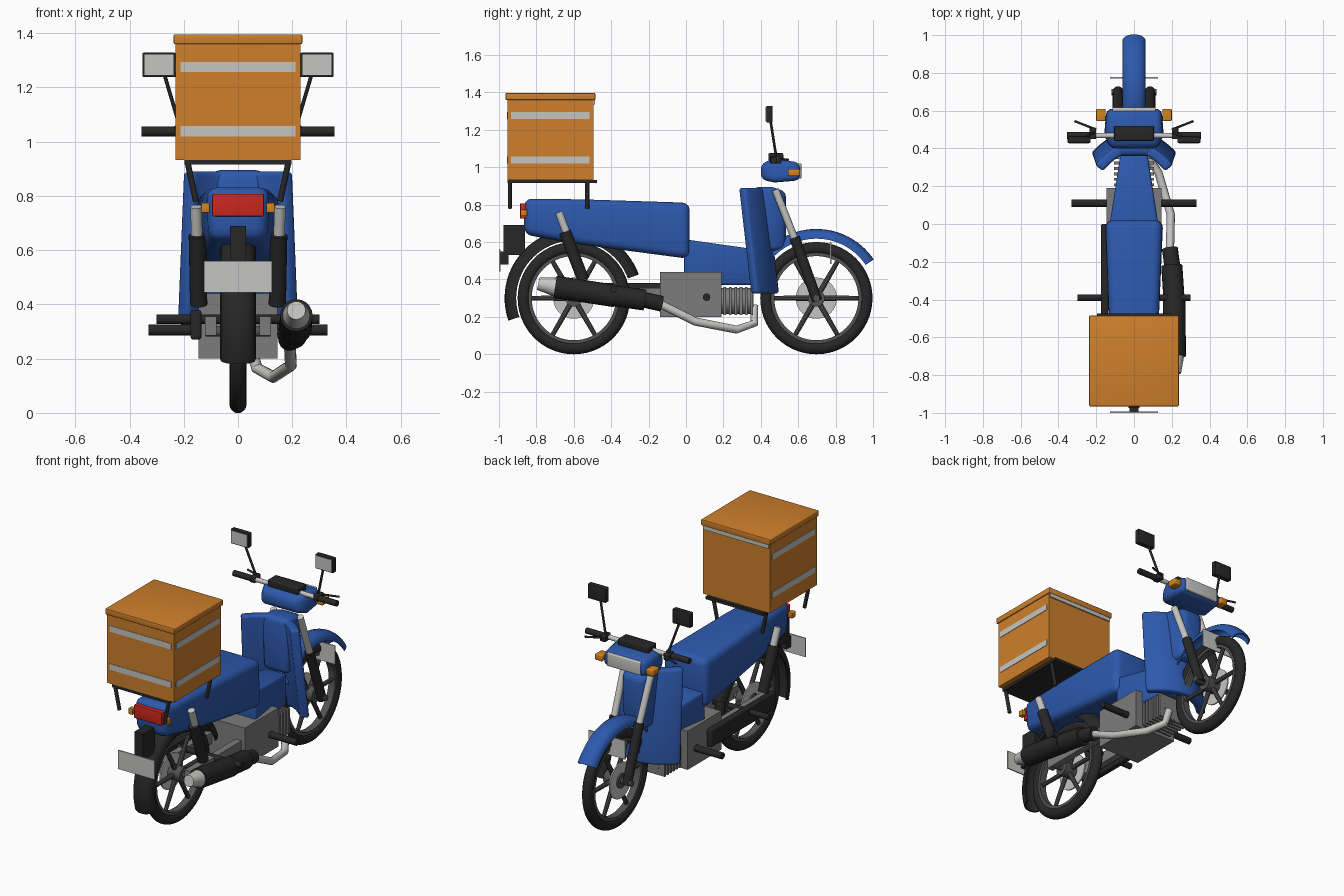
import bpy, bmesh
from math import sin, cos, pi, radians
from mathutils import Vector, Matrix

cube = bpy.data.objects.get("Cube")
if cube:
    bpy.data.objects.remove(cube, do_unlink=True)


def material(name, r, g, b):
    m = bpy.data.materials.new(name)
    m.use_nodes = True
    m.diffuse_color = (r, g, b, 1)
    m.node_tree.nodes["Principled BSDF"].inputs["Base Color"].default_value = (r, g, b, 1)
    return m


BLUE = material("blue paint", .026, .1, .42)
ORANGE = material("box orange", .62, .215, .025)
BLACK = material("black rubber", .02, .02, .02)
LIGHT = material("light metal", .56, .56, .54)
GREY = material("engine grey", .2, .2, .2)
DARK = material("dark grey wheel", .085, .085, .085)
RED = material("tail light red", .6, .02, .013)
AMBER = material("amber", .65, .23, .012)

SIDES = (("left", 1), ("right", -1))
parts = []


def finish(name, bm, mat, bevel=0, segments=3):
    bmesh.ops.recalc_face_normals(bm, faces=bm.faces)
    if bevel:
        sharp = [e for e in bm.edges if e.is_manifold and e.calc_face_angle() > .6]
        bmesh.ops.bevel(bm, geom=sharp, offset=bevel, segments=segments,
                        profile=.5, affect='EDGES', clamp_overlap=True)
    mesh = bpy.data.meshes.new(name)
    bm.to_mesh(mesh)
    bm.free()
    mesh.materials.append(mat)
    ob = bpy.data.objects.new(name, mesh)
    bpy.context.collection.objects.link(ob)
    parts.append(ob)
    return ob


def loft(name, rings, mat, bevel=0, closed=False):
    """Skin a list of equal-sized point rings."""
    bm = bmesh.new()
    rows = [[bm.verts.new(p) for p in ring] for ring in rings]
    n = len(rows[0])
    for a, b in zip(rows, rows[1:] + rows[:1] if closed else rows[1:]):
        for i in range(n):
            j = (i + 1) % n
            bm.faces.new((a[i], a[j], b[j], b[i]))
    if not closed:
        bm.faces.new(rows[0])
        bm.faces.new(rows[-1])
    return finish(name, bm, mat, bevel)


def shell(name, sections, mat, bevel=0):
    """Body from sections (y, bottom z, top z, bottom half width, top half width)."""
    return loft(name, [[(-b, y, lo), (b, y, lo), (t, y, hi), (-t, y, hi)]
                       for y, lo, hi, b, t in sections], mat, bevel)


def block(name, x, y, z, mat, bevel=0):
    return loft(name, [[(x[0], v, z[0]), (x[1], v, z[0]), (x[1], v, z[1]), (x[0], v, z[1])]
                       for v in y], mat, bevel)


def rod(name, a, b, r, mat, r2=None, sides=20):
    a, b = Vector(a), Vector(b)
    d = b - a
    bm = bmesh.new()
    mat4 = Matrix.Translation((a + b) / 2) @ d.to_track_quat('Z', 'Y').to_matrix().to_4x4()
    bmesh.ops.create_cone(bm, cap_ends=True, segments=sides, radius1=r,
                          radius2=r if r2 is None else r2, depth=d.length, matrix=mat4)
    return finish(name, bm, mat)


def sweep(name, profile, y, z, start, end, steps, mat):
    """Turn an (x, radius) profile about an axle, in degrees from straight ahead."""
    full = end - start == 360
    rings = []
    for i in range(steps + (not full)):
        a = radians(start + (end - start) * i / steps)
        rings.append([(px, y + r * cos(a), z + r * sin(a)) for px, r in profile])
    return loft(name, rings, mat, closed=full)


def arch(w, base, top, t):
    """Mudguard cross-section: an outer arch and an inner one."""
    ts = [pi * i / 10 for i in range(11)]
    outer = [(w * cos(a), base + (top - base) * sin(a) ** .7) for a in ts]
    inner = [((w - t) * cos(a), base + (top - base - t) * sin(a) ** .7) for a in ts]
    return outer + inner[::-1]


# Wheels
for end, y in (("front", .697), ("rear", -.6)):
    tyre = [(.032 * cos(a), .267 + .034 * sin(a)) for a in (2 * pi * i / 14 for i in range(14))]
    sweep(end + "_tyre", tyre, y, .3, 0, 360, 56, BLACK)
    rim = [(-.022, .225), (.022, .225), (.022, .245), (-.022, .245)]
    sweep(end + "_rim", rim, y, .3, 0, 360, 56, DARK)
    rod(end + "_hub", (-.05, y, .3), (.05, y, .3), .045, DARK)
    rod(end + "_axle", (-.12, y, .3), (.12, y, .3), .018, DARK)
    rod(end + "_brake_disc", (-.042, y, .3), (-.034, y, .3), .11, LIGHT, sides=40)
    for k in range(6):
        a = k * pi / 3
        rod(f"{end}_spoke_{k + 1}", (0, y + .03 * cos(a), .3 + .03 * sin(a)),
            (0, y + .235 * cos(a), .3 + .235 * sin(a)), .015, DARK, .012, 10)

# Mudguards
sweep("front_mudguard", arch(.062, .318, .37, .008), .697, .3, 34, 148, 28, BLUE)
sweep("rear_mudguard", arch(.066, .308, .37, .008), -.6, .3, 20, 199, 36, BLACK)

# Body
shell("seat", [(-.865, .64, .832, .105, .115), (-.55, .585, .828, .13, .13),
               (.02, .51, .81, .155, .15)], BLUE, .04)
shell("centre_tunnel", [(-.01, .37, .615, .13, .13), (.38, .37, .56, .07, .07)], BLUE, .015)
shell("steering_cover", [(.36, .56, .895, .085, .1), (.46, .55, .895, .085, .09),
                         (.535, .56, .87, .06, .07)], BLUE, .03)

# Curved leg shield, leaning forward towards the bottom
rings = []
for i in range(17):
    t = i / 8 - 1
    n = Vector((1.2 * t, 1)).normalized() * .027
    ring = []
    for half, dy, z, side in ((.185, 0, .89, -1), (.185, 0, .89, 1),
                              (.208, .065, .325, 1), (.208, .065, .325, -1)):
        ring.append((half * t + side * n.x, .41 - .11 * t * t + dy + side * n.y - .005, z))
    rings.append(ring)
loft("leg_shield", rings, BLUE, .016)

# Engine
block("engine", (-.145, .145), (-.14, .19), (.2, .44), GREY)
rod("cylinder_core", (0, .18, .285), (0, .36, .285), .07, GREY)
for k in range(6):
    y = .2 + k * .029
    block(f"cooling_fin_{k + 1}", (-.105, .105), (y, y + .014), (.21, .36), GREY)
rod("front_foot_peg", (-.33, .11, .305), (.33, .11, .305), .02, BLACK)
rod("rear_foot_peg", (-.3, -.39, .345), (.3, -.39, .345), .018, BLACK)
block("chain_case", (-.175, -.135), (-.64, 0), (.27, .38), BLACK, .01)

# Exhaust
curve = bpy.data.curves.new("exhaust_pipe", 'CURVE')
curve.dimensions = '3D'
curve.bevel_depth = .022
curve.bevel_resolution = 4
curve.use_fill_caps = True
path = [(.19, -.15, .275), (.195, .05, .175), (.13, .27, .132), (.07, .365, .165), (.04, .365, .26)]
line = curve.splines.new('POLY')
line.points.add(len(path) - 1)
for point, co in zip(line.points, path):
    point.co = (*co, 1)
pipe = bpy.data.objects.new("exhaust_pipe", curve)
bpy.context.collection.objects.link(pipe)
bpy.ops.object.select_all(action='DESELECT')
pipe.select_set(True)
bpy.context.view_layer.objects.active = pipe
bpy.ops.object.convert(target='MESH')
pipe = bpy.context.view_layer.objects.active
pipe.data.materials.clear()
pipe.data.materials.append(LIGHT)
parts.append(pipe)
rod("silencer_neck", (.19, -.13, .27), (.205, -.24, .295), .042, BLACK)
rod("silencer_middle", (.2, -.22, .29), (.212, -.4, .315), .056, BLACK)
rod("silencer", (.212, -.38, .312), (.215, -.7, .36), .06, BLACK)
rod("silencer_tip", (.215, -.69, .358), (.215, -.79, .378), .052, LIGHT, .034)

# Suspension, paired
for side, s in SIDES:
    rod(side + "_shock_top", (s * .155, -.68, .76), (s * .15, -.62, .6), .021, LIGHT)
    rod(side + "_shock_body", (s * .15, -.648, .655), (s * .145, -.55, .4), .032, BLACK)
    block(side + "_swing_arm", sorted((s * .08, s * .122)), (-.64, -.1), (.285, .355), GREY)
    rod(side + "_fork_tube", (s * .092, .478, .88), (s * .085, .6, .57), .02, LIGHT)
    rod(side + "_fork_leg", (s * .085, .58, .625), (s * .085, .702, .285), .028, BLACK)

# Headlight and handlebar
shell("headlight_shell", [(.4, .935, 1.02, .13, .12), (.47, .918, 1.045, .16, .15),
                          (.61, .93, 1.025, .15, .14)], BLUE, .03)
block("headlight_lens", (-.115, .115), (.595, .617), (.94, 1.02), LIGHT, .005)
rod("handlebar", (-.26, .468, 1.038), (.26, .468, 1.038), .014, LIGHT)
block("instrument_panel", (-.105, .105), (.44, .52), (1.03, 1.075), BLACK, .006)
for side, s in SIDES:
    rod(side + "_grip", (s * .21, .468, 1.038), (s * .355, .468, 1.038), .018, BLACK)
    block(side + "_switch", sorted((s * .2, s * .235)), (.45, .51), (1.02, 1.06), BLACK, .005)
    rod(side + "_lever", (s * .2, .5, 1.045), (s * .315, .545, 1.04), .006, BLACK)
    rod(side + "_mirror_stem", (s * .21, .485, 1.04), (s * .275, .45, 1.26), .007, BLACK)
    block(side + "_mirror", sorted((s * .23, s * .352)), (.43, .462), (1.238, 1.328), BLACK, .004)
    block(side + "_mirror_glass", sorted((s * .237, s * .345)), (.426, .431), (1.245, 1.321), LIGHT)
    block(side + "_front_signal", sorted((s * .15, s * .2)), (.545, .61), (.952, .99), AMBER, .006)
    block(side + "_rear_signal", sorted((s * .105, s * .135)), (-.885, -.85), (.738, .774), AMBER, .004)

# Tail and number plates
block("tail_light", (-.095, .095), (-.887, -.84), (.725, .807), RED, .004)
block("plate_bracket", (-.03, .03), (-.975, -.86), (.53, .69), BLACK)
block("rear_plate_stay", (-.025, .025), (-.995, -.95), (.48, .55), BLACK)
block("rear_plate", (-.126, .126), (-1, -.993), (.443, .56), LIGHT)
block("front_plate", (-.126, .126), (.77, .777), (.483, .598), LIGHT)

# Rack and delivery box
block("rack", (-.197, .197), (-.955, -.475), (.915, .933), BLACK)
for side, s in SIDES:
    for end, y in (("front", -.528), ("rear", -.942)):
        rod(f"{side}_{end}_rack_leg", (s * .185, y, .92), (s * .155, y, .78), .011, BLACK)
block("box", (-.23, .23), (-.955, -.495), (.933, 1.362), ORANGE)
block("box_lid", (-.237, .237), (-.965, -.485), (1.36, 1.396), ORANGE, .004)
block("box_hinge", (-.225, .225), (-.495, -.487), (1.336, 1.36), LIGHT)
for level, z in (("lower", 1.02), ("upper", 1.257)):
    band = (z, z + .037)
    block(level + "_rear_stripe", (-.212, .212), (-.958, -.95), band, LIGHT)
    for side, s in SIDES:
        block(f"{level}_{side}_stripe", sorted((s * .226, s * .233)), (-.935, -.515), band, LIGHT)

# Smooth curved surfaces, keep hard edges
for ob in parts:
    ob.select_set(True)
bpy.context.view_layer.objects.active = parts[0]
bpy.ops.object.shade_smooth_by_angle(angle=radians(35))
